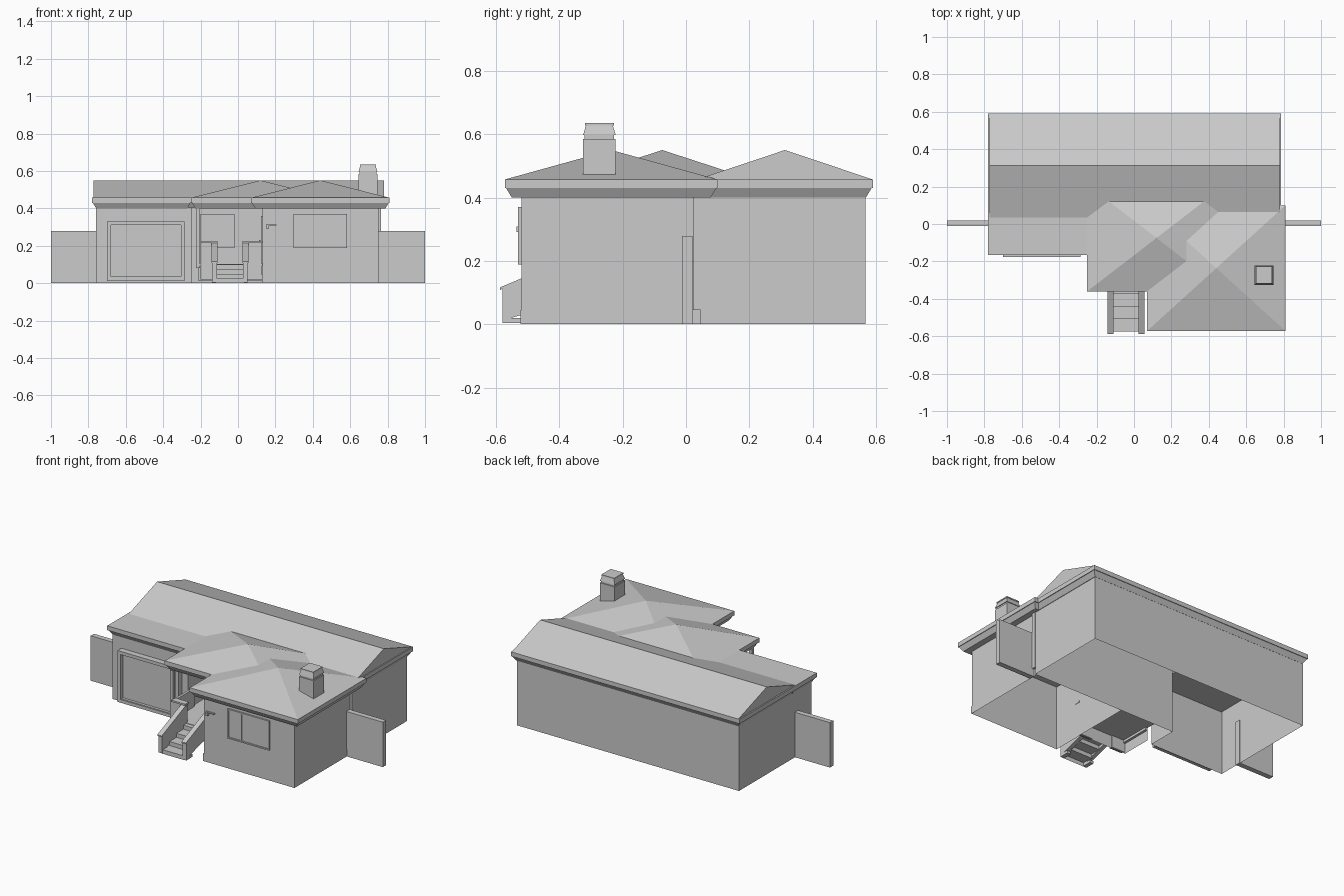
import bpy

if "Cube" in bpy.data.objects:
    bpy.data.objects.remove(bpy.data.objects["Cube"])


def mesh(name, verts, faces):
    me = bpy.data.meshes.new(name)
    me.from_pydata(verts, [], faces)
    me.update()
    ob = bpy.data.objects.new(name, me)
    bpy.context.collection.objects.link(ob)
    return ob


def loft(name, loops, top=True, bottom=True):
    """Join stacked closed loops, bottom to top (counter-clockwise from above)."""
    n = len(loops[0])
    verts = [v for lp in loops for v in lp]
    faces = []
    for k in range(len(loops) - 1):
        for i in range(n):
            j = (i + 1) % n
            faces.append((k*n + i, k*n + j, (k + 1)*n + j, (k + 1)*n + i))
    if bottom:
        faces.append(tuple(reversed(range(n))))
    if top:
        faces.append(tuple(range(len(verts) - n, len(verts))))
    return mesh(name, verts, faces)


def rect(x0, x1, y0, y1, z, inset=0.0):
    x0, x1, y0, y1 = x0 + inset, x1 - inset, y0 + inset, y1 - inset
    return [(x0, y0, z), (x1, y0, z), (x1, y1, z), (x0, y1, z)]


def box(name, x0, x1, y0, y1, z0, z1):
    return loft(name, [rect(x0, x1, y0, y1, z0), rect(x0, x1, y0, y1, z1)])


def wall(name, path, z0, z1):
    """Upright sheet along an open or closed path."""
    n = len(path)
    verts = [(x, y, z0) for x, y in path] + [(x, y, z1) for x, y in path]
    return mesh(name, verts, [(i, i + 1, n + i + 1, n + i) for i in range(n - 1)])


def extrude_x(name, x0, x1, profile, closed=True):
    """Sweep a (y, z) profile along x."""
    n = len(profile)
    verts = [(x, y, z) for x in (x0, x1) for y, z in profile]
    faces = [(i, (i + 1) % n, n + (i + 1) % n, n + i) for i in range(n if closed else n - 1)]
    if closed:
        faces += [tuple(reversed(range(n))), tuple(range(n, 2*n))]
    return mesh(name, verts, faces)


def frame(name, x0, x1, z0, z1, y0, y1, w):
    """Rectangular frame facing the front."""
    def ring(y, i):
        return [(x0 + i, y, z0 + i), (x1 - i, y, z0 + i), (x1 - i, y, z1 - i), (x0 + i, y, z1 - i)]
    return loft(name, [ring(y1, 0), ring(y0, 0), ring(y0, w), ring(y1, w)], False, False)


EAVE, FASCIA, SOFFIT, RIDGE = 0.457, 0.43, 0.40, 0.55


def eave(name, x0, x1, y0, y1, hip=False):
    """Eave slab with sloped underside; a hip adds four slopes to a peak."""
    loops = [rect(x0, x1, y0, y1, SOFFIT, 0.022), rect(x0, x1, y0, y1, FASCIA, 0.004),
             rect(x0, x1, y0, y1, FASCIA), rect(x0, x1, y0, y1, EAVE)]
    ob = loft(name, loops, top=not hip)
    if hip:
        c = ((x0 + x1)/2, (y0 + y1)/2, RIDGE)
        r = rect(x0, x1, y0, y1, EAVE)
        mesh(name + "_slopes", r + [c], [(i, (i + 1) % 4, 4) for i in range(4)])
    return ob


# Outer walls
wall("main_walls", [(-.76, .567), (-.76, -.14), (-.245, -.14), (-.245, .045), (.76, .045),
                    (.76, .567), (-.76, .567)], 0, .405)
wall("front_room_walls", [(.13, .045), (.13, -.52), (.75, -.52), (.75, .045)], 0, .405)
wall("baseboard", [(.127, -.33), (.127, -.523), (.753, -.523), (.753, .02)], 0, .045)
box("corner_trim", .75, .764, .022, .047, .045, .40)

# Roofs
eave("main_eave", -.78, .785, .035, .59)
eave("garage_roof", -.78, -.25, -.165, .06)
extrude_x("main_gable", -.772, .78, [(.035, EAVE), (.59, EAVE), (.312, RIDGE)])
eave("porch_roof", -.25, .49, -.36, .21, hip=True)
eave("front_room_roof", .07, .81, -.572, .10, hip=True)

# Chimney
box("chimney_stack", .645, .745, -.325, -.222, .47, .585)
box("chimney_neck", .65, .74, -.32, -.227, .585, .597)
loft("chimney_cap", [rect(.645, .745, -.325, -.222, z, i)
                     for z, i in ((.597, 0), (.628, .009), (.628, .006), (.635, .006))])

# Side fences
for name, x0, x1 in (("left_fence", -1, -.755), ("right_fence", .75, 1)):
    box(name, x0, x1, -.012, .02, 0, .278)

# Garage door
frame("garage_frame", -.70, -.285, .012, .33, -.177, -.14, .02)
box("garage_door", -.682, -.303, -.155, -.142, .03, .315)
box("garage_sill", -.70, -.285, -.172, -.14, .012, .035)

# Windows: frame, glass and off-centre mullion
for name, x0, x1, y in (("front_window", .297, .583, -.52), ("porch_window", -.20, -.018, .045)):
    frame(name + "_frame", x0, x1, .188, .37, y - .01, y, .008)
    box(name + "_glass", x0 + .006, x1 - .006, y - .004, y - .001, .194, .364)
    m = x0 + (x1 - x0)*.33
    box(name + "_mullion", m - .004, m + .004, y - .008, y, .194, .364)

# Porch floor, skirt, post and door
wall("porch_skirt", [(-.215, -.14), (-.215, -.335), (.13, -.335)], .015, .1)
box("porch_floor", -.215, .13, -.345, .045, .095, .103)
box("porch_post", -.225, -.203, -.345, -.325, .08, .40)
box("porch_door", .122, .13, -.17, -.05, .105, .36)
box("door_knob", .112, .122, -.16, -.15, .22, .23)
box("wall_lamp_arm", .15, .205, -.53, -.52, .308, .315)
box("wall_lamp", .15, .165, -.535, -.52, .292, .308)

# Low porch walls with caps
for name, x0, x1 in (("left", -.20, -.115), ("right", .03, .127)):
    box(name + "_porch_wall", x0, x1, -.35, -.33, .02, .215)
    box(name + "_porch_cap", x0 - .005, x1 + .005, -.36, -.322, .215, .225)
box("side_porch_wall", -.215, -.2, -.335, -.14, .08, .215)

# Stairs and sloping side rails
steps = [(-.575, .0)]
for i in range(4):
    y = -.575 + .0675*i
    steps += [(y, .025*(i + 1)), (min(y + .0675, -.34), .025*(i + 1))]
extrude_x("stairs", -.118, .032, steps, closed=False)
for name, x0, x1 in (("left_rail", -.138, -.113), ("right_rail", .027, .052)):
    extrude_x(name, x0, x1, [(-.58, .012), (-.345, .08), (-.345, .212), (-.58, .112)])
    box(name + "_foot", x0, x1, -.58, -.52, .004, .02)
    extrude_x(name + "_cap", x0 - .003, x1 + .003,
              [(-.588, .108), (-.345, .21), (-.345, .218), (-.588, .116)])
